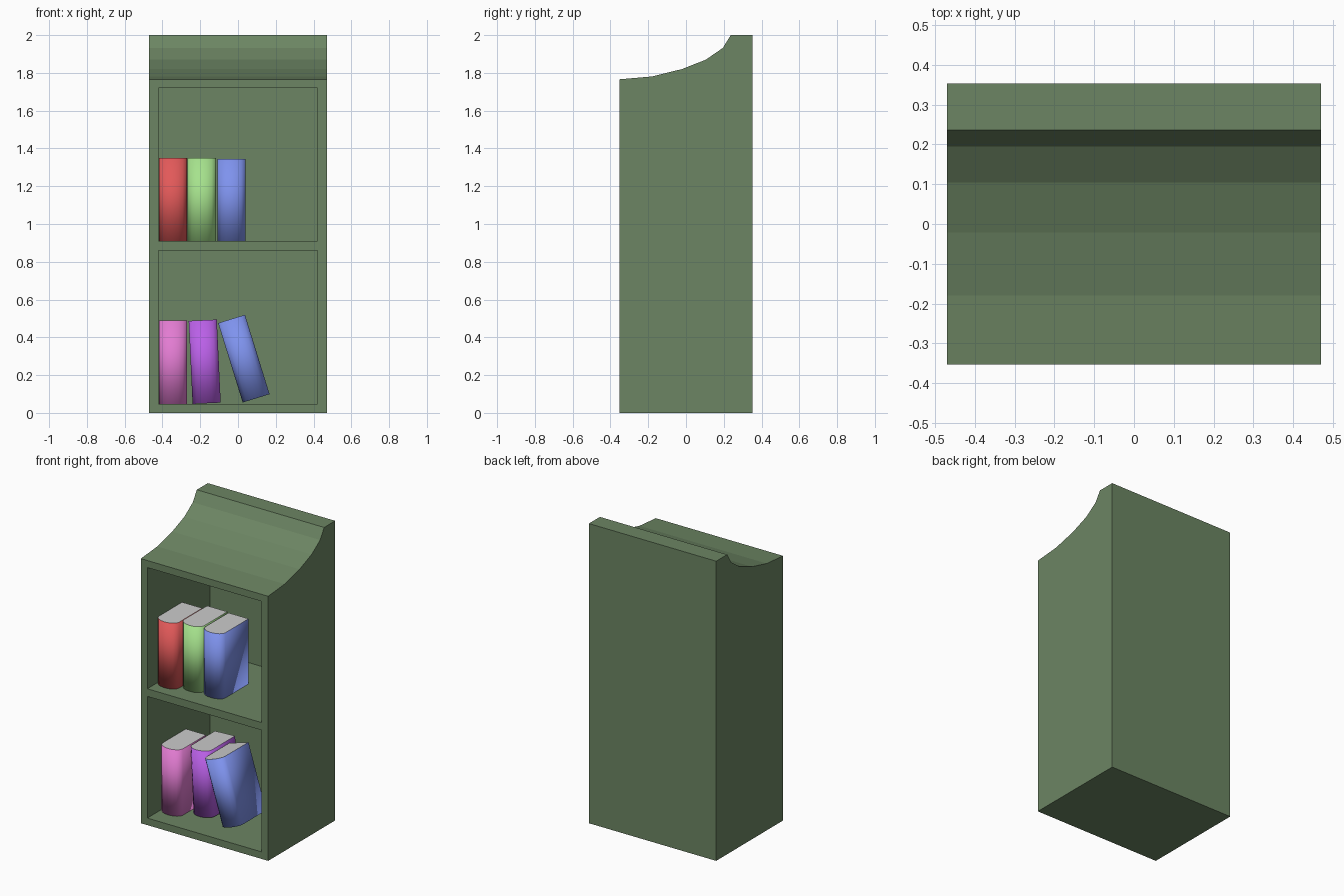
import bpy, bmesh, math

if "Cube" in bpy.data.objects:
    bpy.data.objects.remove(bpy.data.objects["Cube"])


def material(name, rgb):
    m = bpy.data.materials.new(name)
    m.diffuse_color = (*rgb, 1)
    m.use_nodes = True
    m.node_tree.nodes["Principled BSDF"].inputs["Base Color"].default_value = m.diffuse_color
    return m


def add_object(name, bm, mats=()):
    bmesh.ops.recalc_face_normals(bm, faces=bm.faces)
    mesh = bpy.data.meshes.new(name)
    bm.to_mesh(mesh)
    bm.free()
    for m in mats:
        mesh.materials.append(m)
    obj = bpy.data.objects.new(name, mesh)
    bpy.context.collection.objects.link(obj)
    return obj


def prism(points, offset):
    """Extrude a closed outline along the offset vector."""
    bm = bmesh.new()
    face = bm.faces.new([bm.verts.new(p) for p in points])
    new = bmesh.ops.extrude_face_region(bm, geom=[face])["geom"]
    verts = [g for g in new if isinstance(g, bmesh.types.BMVert)]
    bmesh.ops.translate(bm, verts=verts, vec=offset)
    return bm


green = material("cabinet_green", (0.150, 0.235, 0.125))
red = material("red_cover", (0.76, 0.10, 0.10))
lime = material("light_green_cover", (0.38, 0.76, 0.265))
blue = material("blue_cover", (0.21, 0.29, 0.85))
pink = material("pink_cover", (0.76, 0.20, 0.64))
purple = material("purple_cover", (0.49, 0.117, 0.80))
paper = material("paper_grey", (0.8, 0.8, 0.8))

# Cabinet: side profile with a swept, faceted top
profile = [(-0.353, 0), (0.353, 0), (0.353, 2), (0.237, 2), (0.195, 1.932),
           (0.105, 1.87), (-0.022, 1.82), (-0.18, 1.781), (-0.353, 1.766)]
cabinet = add_object("cabinet", prism([(-0.47, y, z) for y, z in profile], (0.94, 0, 0)), [green])

# Two shelf openings cut into the front
for z0, z1 in ((0.047, 0.859), (0.91, 1.719)):
    corners = [(-0.422, -0.5, z0), (0.422, -0.5, z0), (0.422, -0.5, z1), (-0.422, -0.5, z1)]
    cutter = add_object("shelf_cutter", prism(corners, (0, 0.805, 0)), [green])
    cutter.hide_render = True
    mod = cabinet.modifiers.new("opening", 'BOOLEAN')
    mod.operation, mod.solver, mod.object = 'DIFFERENCE', 'EXACT', cutter
    bpy.context.view_layer.objects.active = cabinet
    bpy.ops.object.modifier_apply(modifier=mod.name)
    bpy.data.objects.remove(cutter)


# Book: rounded spine, soft-shaded cover and flat grey page ends
def book(name, cover, x, y, z, tilt=0.0, width=0.149, height=0.44, depth=0.245):
    segs = 8
    outline = [(width / 2, depth, 0), (-width / 2, depth, 0)]
    for i in range(segs + 1):
        a = math.pi * i / segs
        outline.append((-width / 2 * math.cos(a), -0.047 * math.sin(a), 0))
    obj = add_object(name, prism(outline, (0, 0, height)), [cover, paper])
    mesh = obj.data
    soft = [v.vector.copy() for v in mesh.vertex_normals]
    normals = [None] * len(mesh.loops)
    for f in mesh.polygons:
        page = abs(f.normal.z) > 0.9
        f.material_index = int(page)
        f.use_smooth = True
        for i in f.loop_indices:
            normals[i] = f.normal.copy() if page else soft[mesh.loops[i].vertex_index]
    mesh.normals_split_custom_set(normals)
    obj.location = (x, y, z)
    obj.rotation_euler.y = math.radians(tilt)


# Upper shelf
book("upper_red_book", red, -0.345, -0.235, 0.91)
book("upper_light_green_book", lime, -0.192, -0.19, 0.91)
book("upper_blue_book", blue, -0.035, -0.19, 0.91, height=0.435)
# Lower shelf
book("lower_pink_book", pink, -0.344, -0.197, 0.047, height=0.443)
book("lower_purple_book", purple, -0.166, -0.115, 0.051, tilt=-2.7)
book("lower_leaning_blue_book", blue, 0.096, -0.187, 0.077, tilt=-17.2)
